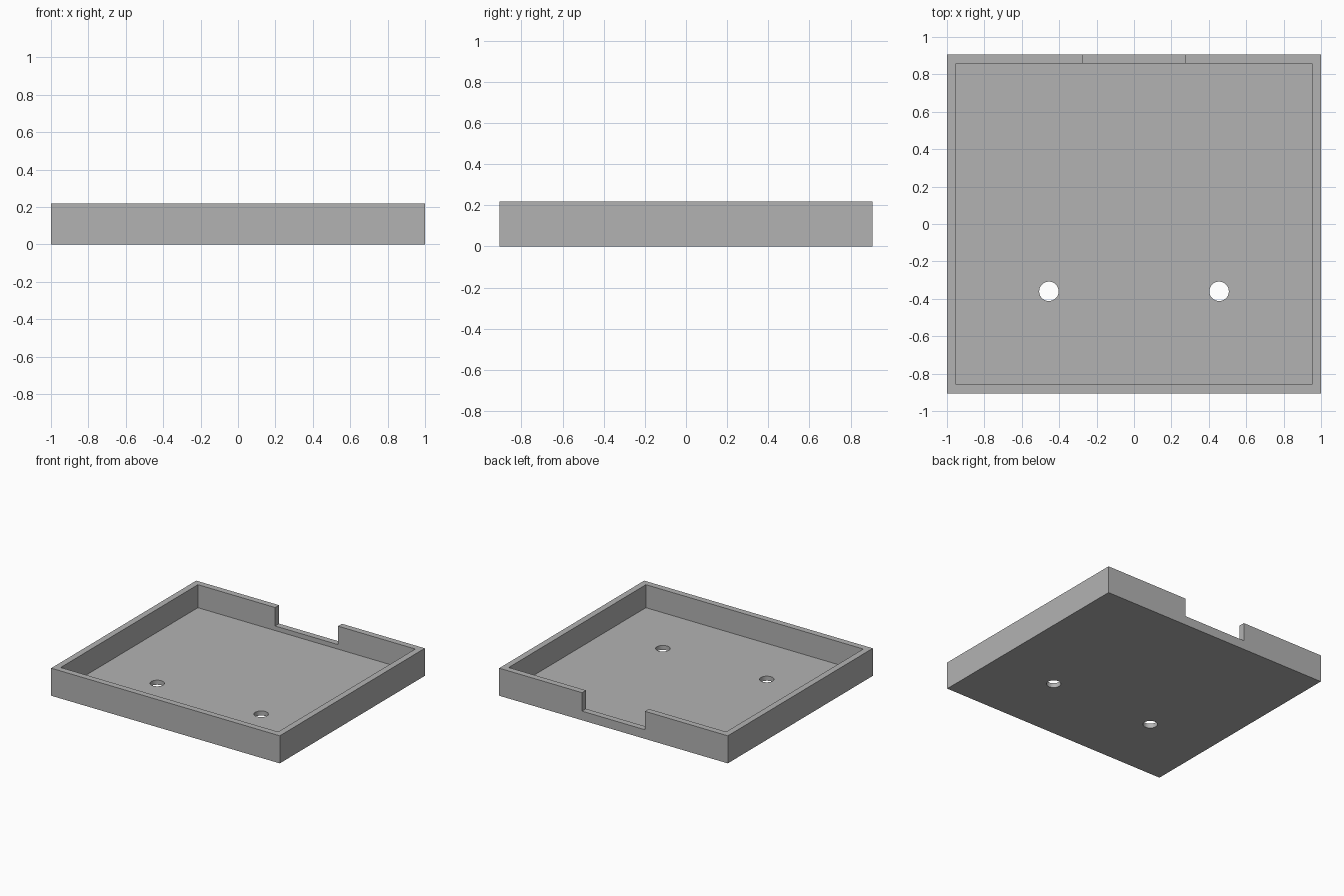
import bpy, bmesh
from mathutils import Matrix, Vector

cube = bpy.data.objects.get("Cube")
if cube:
    bpy.data.objects.remove(cube)

HALF_X, HALF_Y, HEIGHT = 1.0, 0.906, 0.218
WALL, FLOOR = 0.049, 0.036
NOTCH_HALF, NOTCH_Z = 0.275, 0.072
HOLE_X, HOLE_Y, HOLE_R = 0.455, -0.36, 0.052

grey = bpy.data.materials.new("plain grey")
grey.use_nodes = True
colour = (0.45, 0.45, 0.45, 1)
grey.diffuse_color = colour
grey.node_tree.nodes["Principled BSDF"].inputs["Base Color"].default_value = colour


def add_object(name, bm):
    mesh = bpy.data.meshes.new(name)
    bm.to_mesh(mesh)
    bm.free()
    mesh.materials.append(grey)
    obj = bpy.data.objects.new(name, mesh)
    bpy.context.collection.objects.link(obj)
    return obj


def add_box(name, low, high):
    low, high = Vector(low), Vector(high)
    bm = bmesh.new()
    matrix = Matrix.Translation((low + high) / 2) @ Matrix.Diagonal((*(high - low), 1))
    bmesh.ops.create_cube(bm, size=1, matrix=matrix)
    return add_object(name, bm)


def add_cylinder(name, x, y, radius):
    bm = bmesh.new()
    bmesh.ops.create_cone(bm, cap_ends=True, segments=40, radius1=radius, radius2=radius,
                          depth=1, matrix=Matrix.Translation((x, y, 0)))
    return add_object(name, bm)


# Open tray: solid block hollowed out, with a back notch and two floor holes
tray = add_box("tray", (-HALF_X, -HALF_Y, 0), (HALF_X, HALF_Y, HEIGHT))
cutters = [
    add_box("cavity_cutter", (WALL - HALF_X, WALL - HALF_Y, FLOOR),
            (HALF_X - WALL, HALF_Y - WALL, 1)),
    add_box("notch_cutter", (-NOTCH_HALF, HALF_Y - 2 * WALL, NOTCH_Z), (NOTCH_HALF, 1, 1)),
    add_cylinder("left_hole_cutter", HOLE_X, HOLE_Y, HOLE_R),
    add_cylinder("right_hole_cutter", -HOLE_X, HOLE_Y, HOLE_R),
]
bpy.context.view_layer.objects.active = tray
tray.select_set(True)
for cutter in cutters:
    cut = tray.modifiers.new(cutter.name, "BOOLEAN")
    cut.operation, cut.solver, cut.object = "DIFFERENCE", "EXACT", cutter
    bpy.ops.object.modifier_apply(modifier=cut.name)
    bpy.data.objects.remove(cutter)

# Round hole walls, crisp edges elsewhere
bpy.ops.object.shade_smooth_by_angle()
